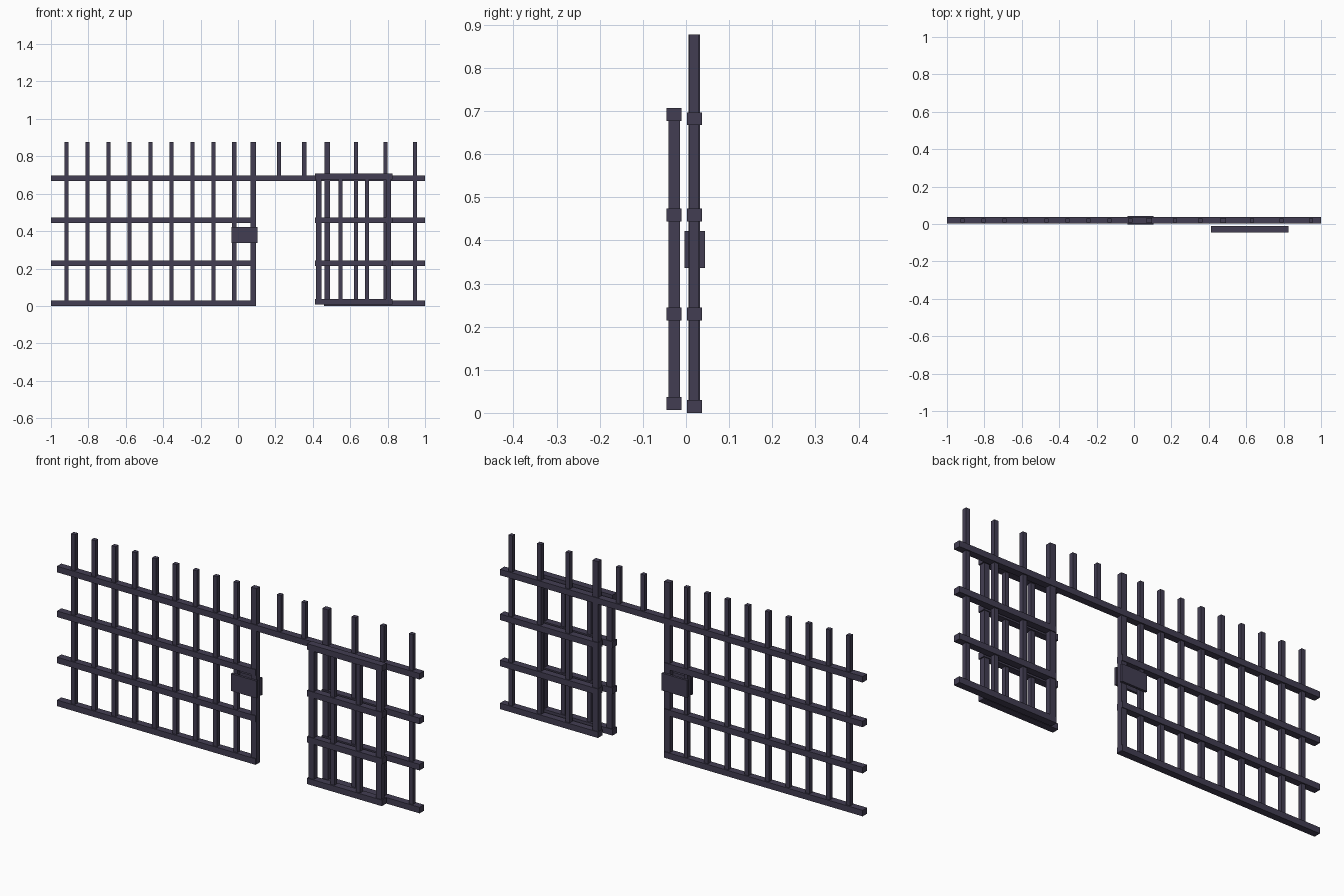
import bpy, bmesh

if "Cube" in bpy.data.objects:
    bpy.data.objects.remove(bpy.data.objects["Cube"])

mat = bpy.data.materials.new("dark_iron")
mat.diffuse_color = (0.055, 0.048, 0.085, 1)
mat.use_nodes = True
mat.node_tree.nodes["Principled BSDF"].inputs["Base Color"].default_value = mat.diffuse_color


def boxes(name, spans):
    """One object from axis-aligned boxes given as (x0, x1, y0, y1, z0, z1)."""
    bm = bmesh.new()
    for x0, x1, y0, y1, z0, z1 in spans:
        vs = bmesh.ops.create_cube(bm, size=1)["verts"]
        for v in vs:
            v.co.x = x1 if v.co.x > 0 else x0
            v.co.y = y1 if v.co.y > 0 else y0
            v.co.z = z1 if v.co.z > 0 else z0
    me = bpy.data.meshes.new(name)
    bm.to_mesh(me)
    bm.free()
    me.materials.append(mat)
    ob = bpy.data.objects.new(name, me)
    bpy.context.collection.objects.link(ob)
    return ob


def bar(x, y, w, d, z0, z1):
    return (x - w / 2, x + w / 2, y - d / 2, y + d / 2, z0, z1)


def rail(x0, x1, y, z, d=0.035, h=0.03):
    return (x0, x1, y - d / 2, y + d / 2, z - h / 2, z + h / 2)


FY, DY = 0.0195, -0.0275      # planes of the fixed wall and the sliding door
TOP = 0.877
LEVELS = (0.015, 0.229, 0.459)

# Fixed wall rails: one full-width top rail, the rest broken by the doorway
boxes("top_rail", [rail(-1, 1, FY, 0.682)])
boxes("left_rails", [rail(-1, 0.096, FY, z) for z in LEVELS])
boxes("right_rails", [rail(0.46, 1, FY, z) for z in LEVELS])

# Fixed wall bars
boxes("left_bars", [bar(-0.916 + i * 0.112, FY, 0.022, 0.022, 0.005, TOP) for i in range(9)])
boxes("right_bars", [bar(x, FY, 0.022, 0.022, 0.005, TOP) for x in (0.631, 0.789, 0.947)])
boxes("over_door_bars", [bar(x, FY, 0.022, 0.022, 0.68, TOP) for x in (0.219, 0.354)])
boxes("door_frame_posts", [bar(x, FY, 0.031, 0.027, 0.002, TOP) for x in (0.082, 0.477)])

# Lock plates clamped on both sides of the latch post
boxes("lock_plates", [(-0.036, 0.104, y, y + 0.012, 0.336, 0.422) for y in (-0.004, 0.032)])

# Sliding door, standing open in front of the wall
boxes("door_rails", [rail(0.412, 0.825, DY, z) for z in (0.022, 0.229, 0.459, 0.692)])
boxes("door_posts", [bar(0.6185 + s * 0.186, DY, 0.029, 0.027, 0.015, 0.70) for s in (-1, 1)])
boxes("door_bars", [bar(0.6185 + s * 0.071, DY, 0.022, 0.022, 0.015, 0.70) for s in (-1, 1)])
